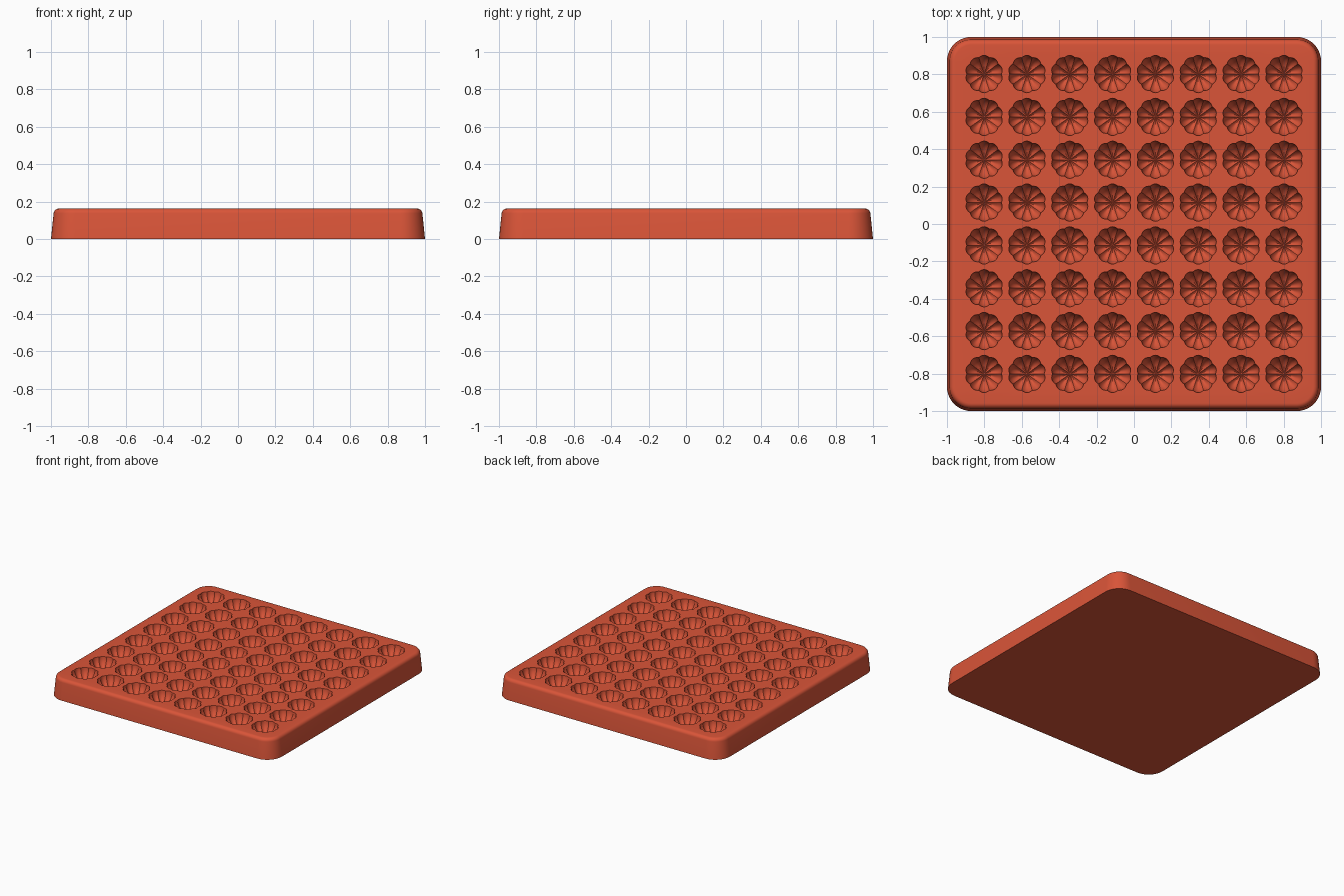
import bpy
import bmesh
from math import sin, cos, pi, radians

if "Cube" in bpy.data.objects:
    bpy.data.objects.remove(bpy.data.objects["Cube"], do_unlink=True)

HEIGHT = 0.163      # tray height
CORNER = 0.87       # centre of each rounded corner
BEVEL = 0.028       # rounding of the upper rim
PITCH = 0.229       # spacing of the cavities
COUNT = 8           # cavities per row
RADIUS = 0.1        # cavity radius
DEPTH = 0.1
LOBES = 10          # flutes around a cavity
SEGMENTS = LOBES * 6
RINGS = 9

bm = bmesh.new()


def bridge(a, b):
    """Join two closed rings of vertices with quads."""
    n = len(a)
    for i in range(n):
        j = (i + 1) % n
        bm.faces.new((a[i], a[j], b[j], b[i]))


def ring_edges(ring):
    return [bm.edges.get((v, ring[i - 1])) for i, v in enumerate(ring)]


def rounded_square(radius, z):
    """Ring with rounded corners whose arcs share fixed centres."""
    ring = []
    for k in range(4):
        sx, sy = ((1, 1), (-1, 1), (-1, -1), (1, -1))[k]
        for s in range(11):
            a = (k + s / 10) * pi / 2
            ring.append(bm.verts.new((sx * CORNER + radius * cos(a),
                                      sy * CORNER + radius * sin(a), z)))
    return ring


def cavity(cx, cy):
    """Fluted bowl sunk into the top; returns its rim."""
    previous = rim = None
    for k in range(RINGS):
        t = pi / 2 * k / RINGS
        ring = []
        for i in range(SEGMENTS):
            a = 2 * pi * i / SEGMENTS
            crease = 1 - abs(sin(LOBES * a / 2))
            r = RADIUS * cos(t) * (1 - 0.08 * crease)
            fade = min(1, 2.5 * cos(t))
            z = HEIGHT - DEPTH * sin(t) * (1 - 0.11 * crease * fade)
            ring.append(bm.verts.new((cx + r * cos(a), cy + r * sin(a), z)))
        if previous:
            bridge(previous, ring)
        else:
            rim = ring
        previous = ring
    # slightly raised centre where the flutes meet
    pole = bm.verts.new((cx, cy, HEIGHT - DEPTH * 0.93))
    for i, v in enumerate(previous):
        bm.faces.new((previous[i - 1], v, pole))
    return rim


# Tapered wall and rounded upper rim
profile = [(0.13, 0.0)]
for s in range(7):
    a = radians(5) + (pi / 2 - radians(5)) * s / 6
    profile.append((0.088 + BEVEL * cos(a), HEIGHT - BEVEL + BEVEL * sin(a)))
walls = [rounded_square(r, z) for r, z in profile]
for lower, upper in zip(walls, walls[1:]):
    bridge(lower, upper)
bm.faces.new(walls[0])

# Grid of cavities, then the flat top around their rims
edges = ring_edges(walls[-1])
middle = (COUNT - 1) / 2
for row in range(COUNT):
    for col in range(COUNT):
        edges += ring_edges(cavity((col - middle) * PITCH, (row - middle) * PITCH))
bmesh.ops.triangle_fill(bm, edges=edges, use_beauty=True, normal=(0, 0, 1))
bmesh.ops.recalc_face_normals(bm, faces=bm.faces)

mesh = bpy.data.meshes.new("mould_tray")
bm.to_mesh(mesh)
bm.free()
tray = bpy.data.objects.new("mould_tray", mesh)
bpy.context.collection.objects.link(tray)

# Single terracotta red colour
colour = (0.70, 0.09, 0.04, 1)
mat = bpy.data.materials.new("terracotta_red")
mat.use_nodes = True
mat.diffuse_color = colour
mat.node_tree.nodes["Principled BSDF"].inputs["Base Color"].default_value = colour
mesh.materials.append(mat)

bpy.ops.object.select_all(action="DESELECT")
tray.select_set(True)
bpy.context.view_layer.objects.active = tray
bpy.ops.object.shade_smooth_by_angle(angle=radians(30))
